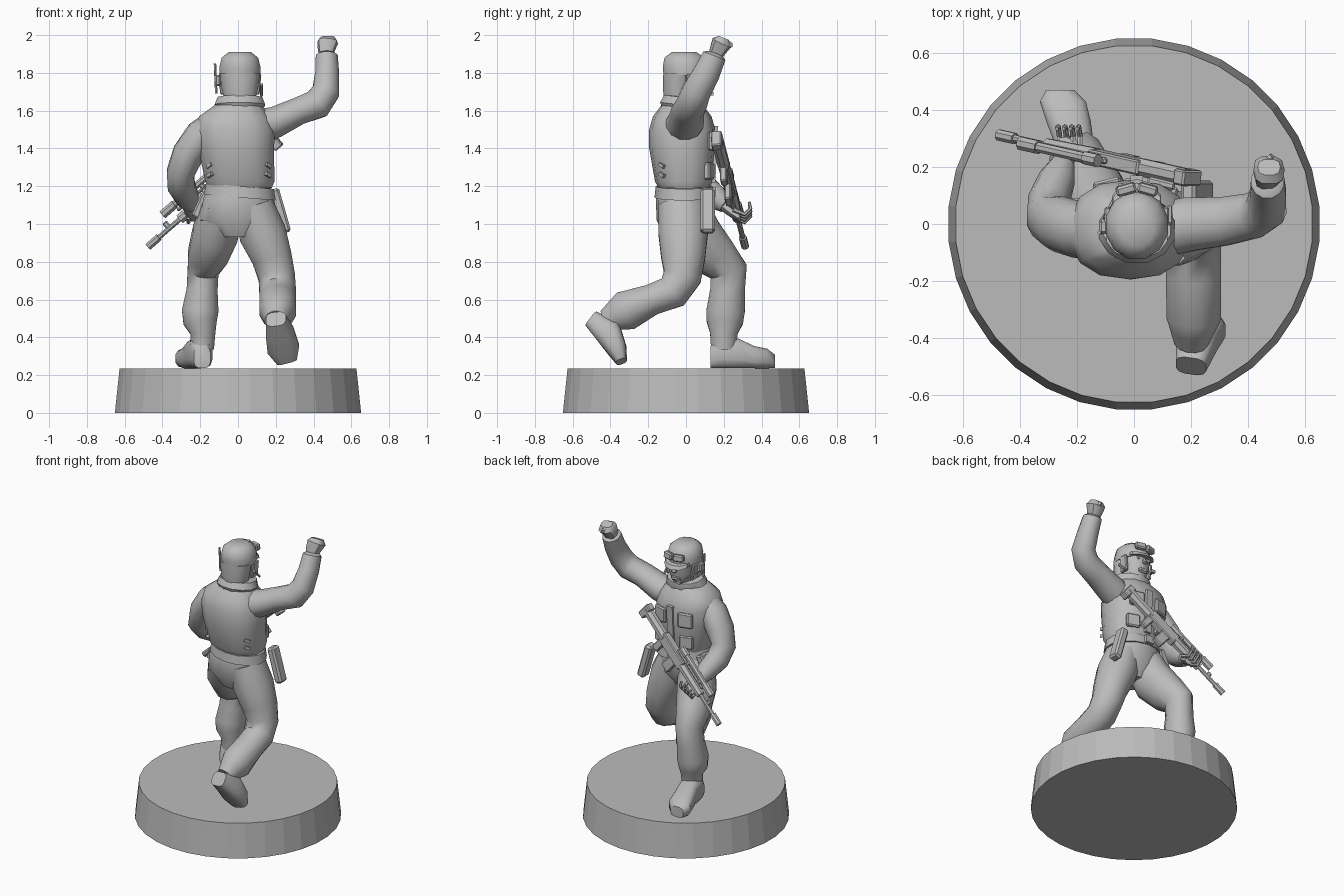
import bpy, bmesh, math
from mathutils import Vector, Matrix, Euler

mat = bpy.data.materials.new("plain_grey")
mat.diffuse_color = (0.5, 0.5, 0.5, 1)


def finish(name, bm, smooth=True):
    bmesh.ops.recalc_face_normals(bm, faces=bm.faces)
    me = bpy.data.meshes.new(name)
    bm.to_mesh(me)
    bm.free()
    ob = bpy.data.objects.new(name, me)
    bpy.context.collection.objects.link(ob)
    me.materials.append(mat)
    if smooth:
        bpy.ops.object.select_all(action='DESELECT')
        ob.select_set(True)
        bpy.context.view_layer.objects.active = ob
        bpy.ops.object.shade_smooth_by_angle(angle=math.radians(42))
    return ob


def loft(name, rings, n=12, ref=(1, 0, 0), axis=None, power=1.0, smooth=True):
    """Skin rings (x, y, z, side radius, other radius) along their path."""
    bm = bmesh.new()
    pts = [Vector(r[:3]) for r in rings]
    loops = []
    for i, r in enumerate(rings):
        if axis:
            t = Vector(axis)
        else:
            t = Vector()
            if i > 0:
                t += (pts[i] - pts[i - 1]).normalized()
            if i < len(pts) - 1:
                t += (pts[i + 1] - pts[i]).normalized()
        t.normalize()
        side = Vector(ref)
        side = (side - t * side.dot(t)).normalized()
        other = t.cross(side)
        loop = []
        for k in range(n):
            a = 2 * math.pi * (k + 0.5) / n
            c, s = math.cos(a), math.sin(a)
            c = math.copysign(abs(c) ** power, c)
            s = math.copysign(abs(s) ** power, s)
            loop.append(bm.verts.new(pts[i] + side * c * r[3] + other * s * r[4]))
        loops.append(loop)
    for a, b in zip(loops, loops[1:]):
        for k in range(n):
            bm.faces.new((a[k], a[(k + 1) % n], b[(k + 1) % n], b[k]))
    bm.faces.new(loops[0][::-1])
    bm.faces.new(loops[-1])
    return finish(name, bm, smooth)


def rod(name, a, b, r, n=8, r2=None):
    r2 = r if r2 is None else r2
    return loft(name, [(*a, r, r), (*b, r2, r2)], n, ref=(0.3, 0.9, 0.2))


def box(name, loc, size, rot=None, bevel=0.0):
    bm = bmesh.new()
    rot = rot or Matrix.Identity(4)
    m = Matrix.Translation(loc) @ rot @ Matrix.Diagonal((*size, 1))
    bmesh.ops.create_cube(bm, size=1, matrix=m)
    if bevel:
        bmesh.ops.bevel(bm, geom=bm.edges[:], offset=bevel, segments=1, affect='EDGES')
    return finish(name, bm, False)


def tilt(x=0, y=0, z=0):
    return Euler([math.radians(v) for v in (x, y, z)]).to_matrix().to_4x4()


Z = (0, 0, 1)
# Round stand
loft("base", [(0, 0, 0, .655, .655), (0, 0, .235, .63, .63)], 32, axis=Z, smooth=False)

# Legs
loft("front_leg", [(-.08, -.01, 1.1, .11, .13), (-.12, .05, .95, .125, .14),
                   (-.16, .15, .83, .11, .125), (-.185, .225, .75, .085, .105),
                   (-.19, .22, .65, .085, .095), (-.2, .21, .54, .1, .105),
                   (-.2, .205, .48, .092, .1), (-.185, .2, .42, .068, .075),
                   (-.19, .2, .34, .065, .07)])
loft("back_leg", [(.08, -.02, 1.1, .11, .13), (.13, -.015, .95, .13, .135),
                  (.18, -.015, .82, .11, .12), (.205, -.02, .72, .1, .105),
                  (.21, -.07, .64, .1, .095), (.21, -.18, .6, .1, .085),
                  (.21, -.32, .54, .1, .11), (.205, -.37, .515, .08, .085),
                  (.2, -.42, .485, .06, .065)])
# Boots
loft("front_boot", [(-.19, .13, .295, .045, .06), (-.195, .17, .32, .062, .085),
                    (-.21, .28, .315, .07, .08), (-.23, .36, .295, .08, .06),
                    (-.25, .43, .288, .083, .053), (-.26, .472, .272, .05, .036)],
     axis=(0, 1, 0), power=.65)
loft("back_boot", [(.2, -.50, .497, .055, .048), (.22, -.412, .428, .075, .075),
                   (.24, -.368, .34, .087, .055), (.26, -.342, .272, .055, .03)], power=.65)

# Trousers seat and belt
loft("seat", [(0, -.02, .93, .1, .09), (0, -.015, 1.02, .205, .14),
              (0, -.01, 1.13, .19, .15), (.01, -.01, 1.21, .165, .135)], 14, axis=Z)
loft("belt", [(.01, -.01, 1.14, .195, .157), (.01, -.01, 1.2, .185, .15)], 14, axis=(.08, 0, 1))
box("buckle", (0, .15, 1.17), (.06, .02, .05))

# Jacket with collar
loft("jacket", [(.01, -.01, 1.19, .172, .135), (.01, -.012, 1.225, .187, .152),
                (-.01, -.02, 1.4, .205, .175), (-.015, -.02, 1.5, .215, .175),
                (-.02, -.02, 1.57, .19, .155), (0, -.02, 1.63, .125, .11)], 14, axis=Z, power=.85)
loft("collar", [(.01, -.02, 1.60, .115, .11), (.01, -.02, 1.63, .138, .122),
                (.01, -.01, 1.67, .122, .11), (.01, 0, 1.672, .085, .08)], 12, axis=(0, .12, 1))
box("jacket_front_flap", (.01, .153, 1.37), (.045, .02, .3), tilt(-3))
for s in (-1, 1):
    box("chest_pocket", (s * .095, .142, 1.44), (.1, .03, .1), tilt(0, 0, -s * 14), .008)
    box("lower_pocket", (.01 + s * .1, .122, 1.28), (.09, .035, .09), tilt(0, 0, -s * 18), .008)
    for z in (1.26, 1.31):
        box("side_strap", (.005 + s * .153, -.125, z), (.035, .025, .018), tilt(0, s * 25, s * 45))

# Head and cap
loft("head", [(.01, -.01, 1.6, .07, .07), (.01, .01, 1.67, .07, .09),
              (.01, .015, 1.72, .085, .1), (.01, .01, 1.82, .1, .108)], 12, axis=Z)
loft("cap", [(.01, -.005, 1.785, .112, .118), (.01, -.005, 1.83, .113, .122),
             (.01, -.008, 1.88, .1, .11), (.01, -.01, 1.91, .062, .068)], 12, axis=Z)
loft("neck_flap", [(.01, -.045, 1.665, .088, .075), (.01, -.045, 1.72, .1, .08),
                   (.01, -.04, 1.8, .111, .083)], 12, axis=Z)
loft("cap_brim", [(.01, .075, 1.79, .09, .085), (.01, .07, 1.812, .088, .075)], 10, axis=(0, .2, 1))
for s in (-1, 1):
    box("goggle_lens", (.01 + s * .038, .122, 1.85), (.072, .035, .045), tilt(8, 0, -s * 16), .008)
    box("ear_flap", (.01 + s * .098, .03, 1.74), (.022, .06, .11), tilt(0, s * 5), .006)
    rod("eye_socket", (.01 + s * .035, .1, 1.775), (.01 + s * .035, .112, 1.775), .013)
loft("nose", [(.01, .105, 1.785, .01, .008), (.01, .118, 1.745, .017, .02),
              (.01, .112, 1.737, .012, .01)], 6, axis=Z)
box("chin", (.01, .095, 1.695), (.065, .035, .035), None, .01)
# Headset
box("earphone", (-.108, -.01, 1.76), (.03, .05, .06), None, .008)
rod("antenna", (-.115, -.03, 1.69), (-.122, -.03, 1.85), .007, 6)
rod("microphone_boom", (-.105, .02, 1.74), (-.05, .13, 1.69), .006, 6)
box("microphone", (-.04, .135, 1.69), (.03, .02, .02))
rod("strap_tip", (.125, .0, 1.74), (.125, .06, 1.68), .008, 6)

# Raised arm and fist
loft("raised_arm", [(.1, -.02, 1.51, .1, .1), (.2, 0, 1.54, .098, .085),
                    (.32, .01, 1.598, .088, .075), (.42, .03, 1.635, .082, .082),
                    (.465, .055, 1.70, .078, .075), (.472, .11, 1.80, .073, .065),
                    (.47, .15, 1.89, .065, .06), (.47, .155, 1.905, .04, .04)], ref=(0, 1, 0))
loft("raised_fist", [(.465, .15, 1.88, .035, .035), (.467, .168, 1.92, .045, .045),
                     (.475, .19, 1.96, .055, .055), (.475, .2, 1.985, .03, .04)],
     10, ref=(0, 1, 0), power=.7)
rod("raised_thumb", (.44, .19, 1.93), (.49, .235, 1.95), .018, 6)

# Lowered arm and hand on the rifle
loft("lowered_arm", [(-.11, -.03, 1.51, .1, .1), (-.2, -.02, 1.46, .09, .1),
                     (-.265, .0, 1.37, .085, .1), (-.305, .02, 1.27, .075, .09),
                     (-.30, .08, 1.20, .075, .08), (-.27, .16, 1.14, .065, .065),
                     (-.25, .21, 1.1, .045, .045)])
loft("lowered_hand", [(-.255, .2, 1.1, .035, .035), (-.24, .25, 1.06, .045, .03),
                      (-.225, .29, 1.03, .042, .02)], 8)
for i in range(4):
    x, z = -.262 + .024 * i, 1.015 + .014 * i
    loft("finger", [(x, .25, z + .02, .011, .013), (x, .31, z - .005, .011, .012),
                    (x - .005, .342, z + .025, .01, .01), (x - .01, .335, z + .06, .007, .007)], 6)

# Hip pouches
box("holster", (.222, .115, 1.07), (.055, .075, .24), tilt(0, -16), .012)
box("hip_pouch", (-.19, .04, 1.11), (.05, .1, .17), tilt(0, 24), .01)

# Rifle, built in its own frame: s along the barrel, h upward, w sideways
S, M = Vector((.2, .16, 1.465)), Vector((-.47, .312, .885))
d = (M - S).normalized()
w = (Vector((0, 1, 0)) - d * d.y).normalized()
u = w.cross(d)
if u.z < 0:
    u = -u
frame = Matrix((d, w, d.cross(w))).transposed().to_4x4()


def at(s, h=0, side=0):
    return S + d * s + u * h + w * side


def gun_box(name, s0, s1, h, width, height, side=0):
    box(name, at((s0 + s1) / 2, h, side), (s1 - s0, width, height), frame, .006)


def gun_rod(name, s0, s1, h, r, n=8, r2=None):
    rod(name, at(s0, h), at(s1, h), r, n, r2)


gun_box("rifle_butt", 0, .05, -.01, .055, .1)
gun_rod("rifle_stock", .02, .24, 0, .034)
gun_box("rifle_body", .22, .46, 0, .052, .075)
gun_box("rifle_grip", .22, .27, -.07, .035, .1)
gun_box("rifle_magazine", .35, .42, -.08, .035, .11)
gun_rod("rifle_handguard", .45, .68, 0, .034, 8, .028)
gun_rod("rifle_barrel", .66, .9, 0, .014)
gun_rod("rifle_muzzle", .83, .907, 0, .021)
gun_box("rifle_front_sight", .74, .77, .022, .015, .04)
gun_box("scope_rail", .36, .66, .043, .022, .018)
for s in (.46, .6):
    gun_box("scope_mount", s, s + .025, .06, .025, .04)
gun_rod("scope", .4, .68, .078, .019)
gun_rod("scope_lens_hood", .65, .735, .078, .025)
gun_rod("scope_eyepiece", .37, .43, .078, .024)
